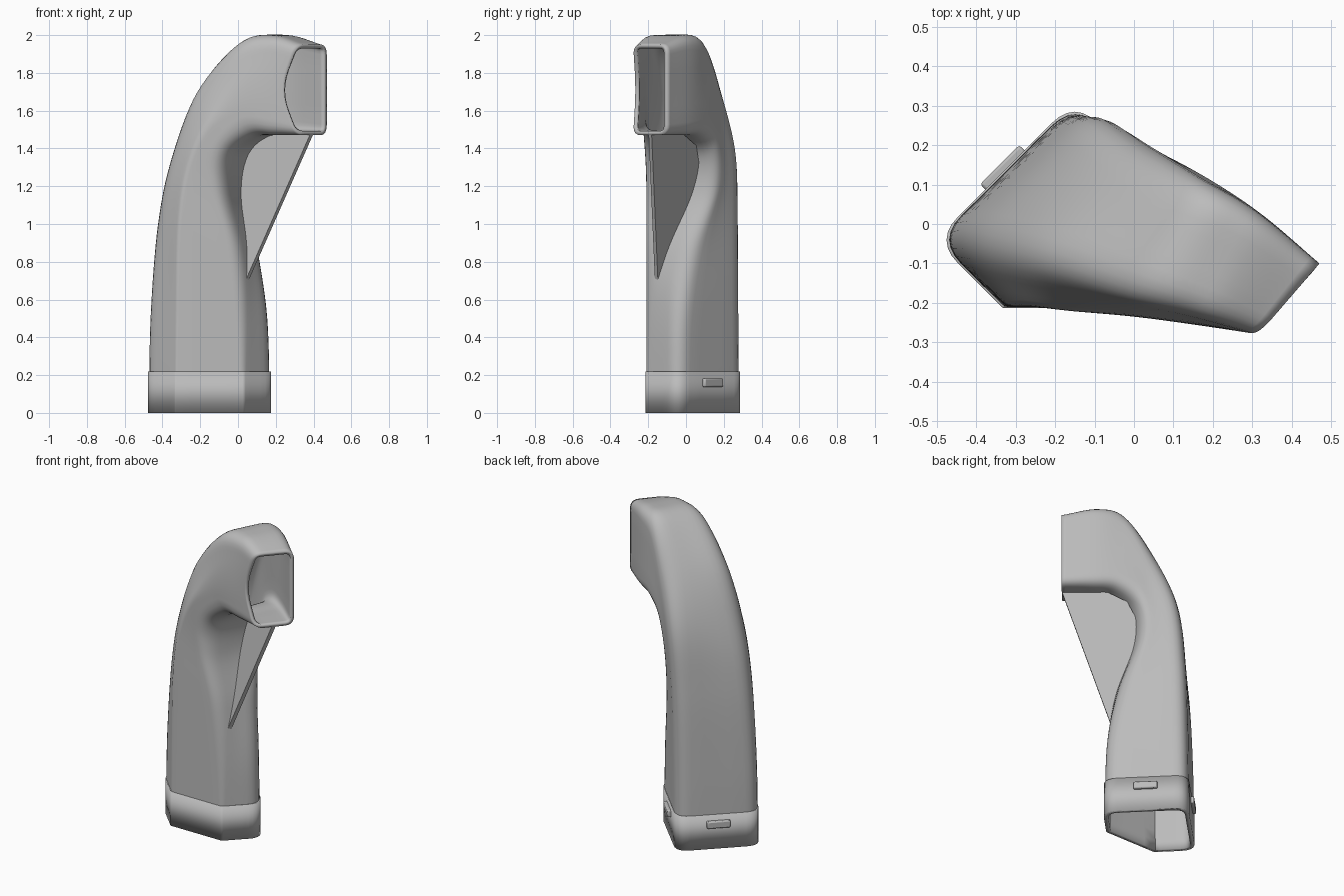
import bpy, bmesh, math
from mathutils import Vector

cube = bpy.data.objects.get("Cube")
if cube:
    bpy.data.objects.remove(cube, do_unlink=True)

# One plain grey plastic
grey = bpy.data.materials.new("grey_plastic")
grey.use_nodes = True
colour = (0.5, 0.5, 0.5, 1)
grey.diffuse_color = colour
for node in grey.node_tree.nodes:
    if node.type == 'BSDF_PRINCIPLED':
        node.inputs["Base Color"].default_value = colour

# Corner order of every section: left, front cut start, front cut end, right, back
BASE = [(-.5, -.04), (-.33, -.21), (.03, -.21), (.2, -.04), (-.15, .31)]
STATIONS = [
    [(x, y, 0) for x, y in BASE],
    [(-.495, -.04, .5), (-.325, -.21, .5), (.025, -.21, .5), (.185, -.03, .5), (-.145, .31, .5)],
    [(-.455, -.04, 1), (-.315, -.21, 1), (0, -.21, .85), (.13, .03, .85), (-.13, .31, 1)],
    [(-.38, -.06, 1.35), (-.27, -.21, 1.3), (-.07, -.21, 1.15), (.07, .14, 1.15), (-.09, .295, 1.4)],
    [(-.24, -.1, 1.72), (-.18, -.22, 1.5), (-.07, -.22, 1.35), (.1, .16, 1.36), (.02, .21, 1.72)],
    [(-.02, -.18, 1.96), (-.02, -.235, 1.67), (.05, -.235, 1.46), (.2, .11, 1.46), (.16, .12, 1.97)],
    [(.16, -.23, 2), (.14, -.255, 1.72), (.17, -.255, 1.47), (.33, .02, 1.47), (.3, .04, 2)],
    [(.315, -.28, 1.95), (.225, -.265, 1.71), (.315, -.28, 1.47), (.47, -.1, 1.47), (.47, -.1, 1.95)],
]
# Corner rounding at the start, the bend and the outlet
ROUNDING = [(.085, .11, .055), (.006, .03, .2), (.01, .12, .055), (.085, .1, .055), (.085, .12, .055)]
BEND = 0.6


def make_object(name, bm):
    mesh = bpy.data.meshes.new(name)
    bm.to_mesh(mesh)
    bm.free()
    mesh.materials.append(grey)
    ob = bpy.data.objects.new(name, mesh)
    bpy.context.collection.objects.link(ob)
    return ob


def smooth(ob, degrees=35):
    bpy.ops.object.select_all(action='DESELECT')
    ob.select_set(True)
    bpy.context.view_layer.objects.active = ob
    bpy.ops.object.shade_smooth_by_angle(angle=math.radians(degrees))


def add_wall(ob, thickness, offset=-1):
    mod = ob.modifiers.new("wall", 'SOLIDIFY')
    mod.thickness = thickness
    mod.offset = offset
    return mod


def spline(points, t):
    """Catmull-Rom point at station parameter t."""
    i = min(int(t), len(points) - 2)
    f = t - i
    b, c = Vector(points[i]), Vector(points[i + 1])
    a = Vector(points[i - 1]) if i else 2 * b - c
    d = Vector(points[i + 2]) if i + 2 < len(points) else 2 * c - b
    return 0.5 * (2 * b + (c - a) * f + (2 * a - 5 * b + 4 * c - d) * f ** 2
                  + (3 * b - 3 * c + d - a) * f ** 3)


def rounding(radii, u):
    start, bend, end = radii
    if u < BEND:
        return start + (bend - start) * u / BEND
    return bend + (end - bend) * (u - BEND) / (1 - BEND)


def section(corners, u, steps=6, fill=4):
    """Closed ring through rounded corners, with points along the flat sides."""
    arcs = []
    n = len(corners)
    for i, p in enumerate(corners):
        ends = []
        for q in (corners[i - 1], corners[(i + 1) % n]):
            length = (q - p).length
            ends.append(p.lerp(q, min(rounding(ROUNDING[i], u), 0.46 * length) / length))
        arcs.append([ends[0].lerp(p, k / steps).lerp(p.lerp(ends[1], k / steps), k / steps)
                     for k in range(steps + 1)])
    ring = []
    for i, arc in enumerate(arcs):
        following = arcs[(i + 1) % n][0]
        ring += arc + [arc[-1].lerp(following, k / fill) for k in range(1, fill)]
    return ring


def loft(name, rings):
    bm = bmesh.new()
    rows = [[bm.verts.new(p) for p in ring] for ring in rings]
    for low, high in zip(rows, rows[1:]):
        for j in range(len(low)):
            k = (j + 1) % len(low)
            bm.faces.new((low[j], low[k], high[k], high[j]))
    return make_object(name, bm)


# Curved hollow duct, from the upright base to the sideways outlet
last = len(STATIONS) - 1
per_span = 8
rings = []
for step in range(last * per_span + 1):
    t = step / per_span
    corners = [spline([s[c] for s in STATIONS], t) for c in range(len(BASE))]
    rings.append(section(corners, t / last))
duct = loft("duct_body", rings)
add_wall(duct, 0.022)
smooth(duct)

# Slightly wider sleeve around the base
centre = Vector((-.15, 0, 0))
collar = []
for z in (0, .22):
    corners = [centre + (Vector((x, y, 0)) - centre) * 1.015 + Vector((0, 0, z)) for x, y in BASE]
    collar.append(section(corners, 0))
sleeve = loft("base_sleeve", collar)
add_wall(sleeve, 0.012)
smooth(sleeve)

# Tilted web bracing the outlet against the body
tip = Vector((.03, -.155, .66))
edge = Vector((.39, -.19, 1.475)) - tip
inward = Vector((-.76, .65, 0))
outline = [(0, 0), (1, 0), (1.01, .25), (.93, .36), (.79, .38), (.54, .28), (.3, .13), (0, .025)]
bm = bmesh.new()
bm.faces.new([bm.verts.new(tip + edge * s + inward * w) for s, w in outline])
web = make_object("outlet_web", bm)
add_wall(web, 0.022, 0)

# Clip tabs on the two rear faces of the sleeve
for name, x, side in (("left_tab", .03, 1), ("right_tab", -.33, -1)):
    bm = bmesh.new()
    bmesh.ops.create_cube(bm, size=1)
    bmesh.ops.scale(bm, vec=(.14, .03, .045), verts=bm.verts)
    tab = make_object(name, bm)
    tab.location = (x, .14, .16)
    tab.rotation_euler.z = -side * math.pi / 4
    bevel = tab.modifiers.new("soft_edges", 'BEVEL')
    bevel.width = 0.007
    bevel.segments = 2
    smooth(tab)
